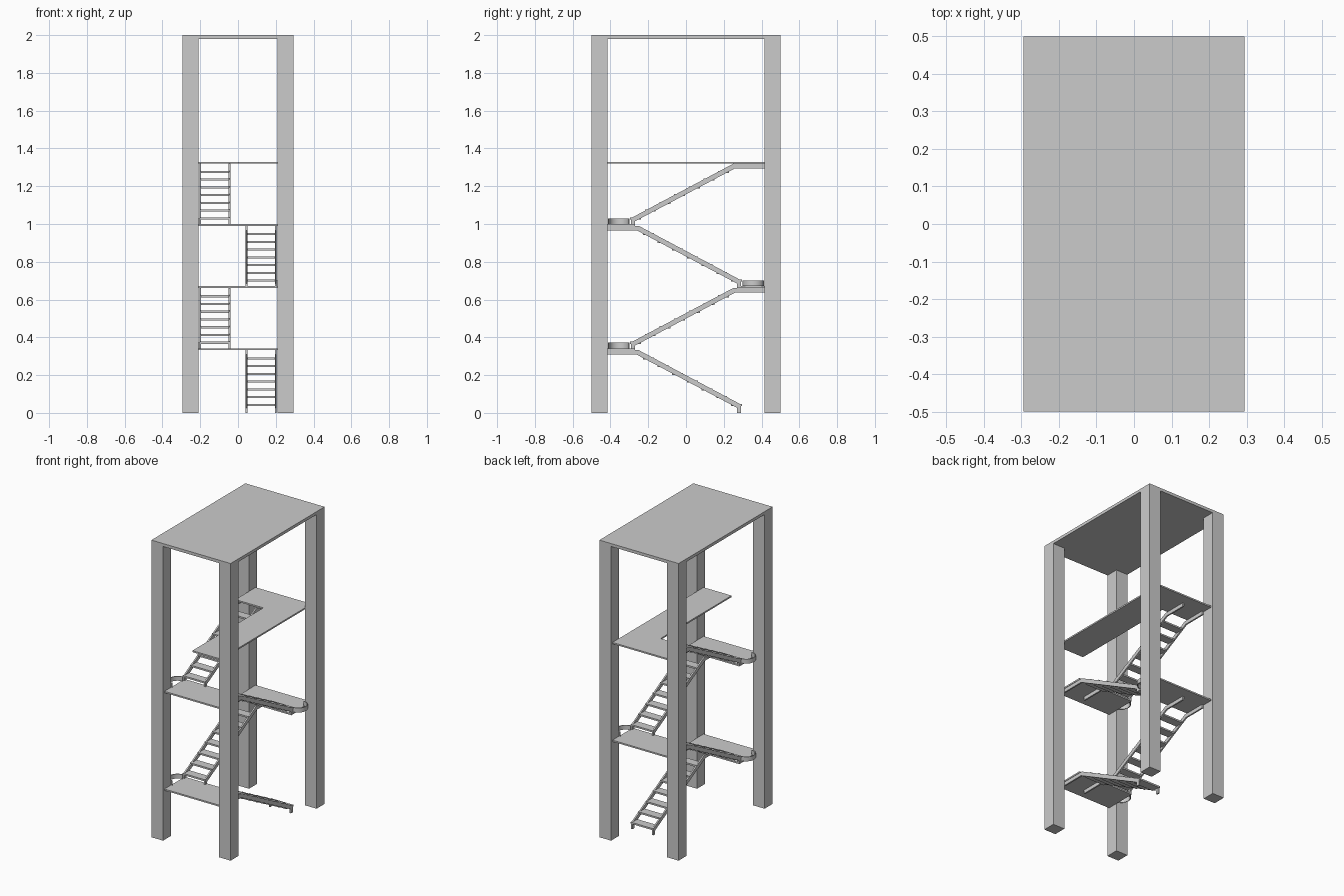
import bpy, bmesh, math

if "Cube" in bpy.data.objects:
    bpy.data.objects.remove(bpy.data.objects["Cube"])

RISE = 0.329            # height of one flight
X0, X1 = 0.04, 0.205    # inner and outer side of a flight


def mesh_object(name, bm):
    bmesh.ops.recalc_face_normals(bm, faces=bm.faces)
    me = bpy.data.meshes.new(name)
    bm.to_mesh(me)
    bm.free()
    ob = bpy.data.objects.new(name, me)
    bpy.context.collection.objects.link(ob)
    return ob


def extrude(name, pts, vec):
    """Closed polygon swept along a vector."""
    bm = bmesh.new()
    face = bm.faces.new([bm.verts.new(p) for p in pts])
    new = bmesh.ops.extrude_face_region(bm, geom=[face])["geom"]
    bmesh.ops.translate(bm, vec=vec,
                        verts=[v for v in new if isinstance(v, bmesh.types.BMVert)])
    return mesh_object(name, bm)


def box(name, x, y, z):
    return extrude(name, [(x[0], y[0], z[0]), (x[1], y[0], z[0]),
                          (x[1], y[1], z[0]), (x[0], y[1], z[0])],
                   (0, 0, z[1] - z[0]))


# Corner columns and roof slab
for sx in (-1, 1):
    for sy in (-1, 1):
        box("column", sorted((sx * 0.208, sx * 0.295)),
            sorted((sy * 0.415, sy * 0.5)), (0, 1.98))
box("roof", (-0.295, 0.295), (-0.5, 0.5), (1.98, 2.0))

# Four flights; each is the previous one turned half way round
for k in range(4):
    s = 1 if k % 2 == 0 else -1
    z = RISE * k
    foot = 0.013 if k else 0.0

    def place(x, u, h):
        return (s * x, s * (0.29 - u), z + h)

    # Stringers with a vertical foot and a level head under the landing
    profile = [(0, foot), (0, 0.045), (0.54, 0.332), (0.705, 0.332),
               (0.705, 0.308), (0.55, 0.308), (0.02, 0.027), (0.02, foot)]
    for x in (X0, X1 - 0.01):
        extrude("stringer", [place(x, u, h) for u, h in profile], (s * 0.01, 0, 0))

    # Open treads
    for i in range(7):
        t = 0.048 + 0.041 * i
        u = 0.0777 * i
        quad = [(u - 0.006, t), (u + 0.052, t),
                (u + 0.052, t - 0.011), (u - 0.006, t - 0.011)]
        extrude("tread", [place(X0 + 0.01, a, h) for a, h in quad],
                (s * (X1 - X0 - 0.02), 0, 0))
        # Tread nosing showing at the stringer faces
        nose = [(u - 0.006, t), (u + 0.01, t), (u + 0.01, t - 0.011), (u - 0.006, t - 0.011)]
        extrude("nosing", [place(X0, a, h) for a, h in nose], (s * (X1 - X0), 0, 0))

    # Landing plate at the head of the flight
    if k < 3:
        box("landing", (-0.208, 0.208), sorted((-s * 0.27, -s * 0.485)),
            (z + 0.332, z + 0.342))

    # Curved guard bulging out beside the foot
    if k:
        arc = [math.pi * j / 16 - math.pi / 2 for j in range(17)]
        ring = [(r, a) for a in arc for r in (0.057,)]
        ring += [(0.052, a) for a in reversed(arc)]
        guard = extrude("landing_guard",
                        [(s * (0.2 + r * math.cos(a)), s * (0.357 + r * math.sin(a)), z + foot)
                         for r, a in ring], (0, 0, 0.03))
        bpy.context.view_layer.objects.active = guard
        guard.select_set(True)
        bpy.ops.object.shade_smooth_by_angle(angle=math.radians(40))
        guard.select_set(False)

# L-shaped top floor around the stair opening
zf = 3 * RISE + 0.332
extrude("top_floor", [(0, -0.485, zf), (0.208, -0.485, zf), (0.208, 0.485, zf),
                      (-0.208, 0.485, zf), (-0.208, 0.27, zf), (0, 0.27, zf)],
        (0, 0, 0.01))
